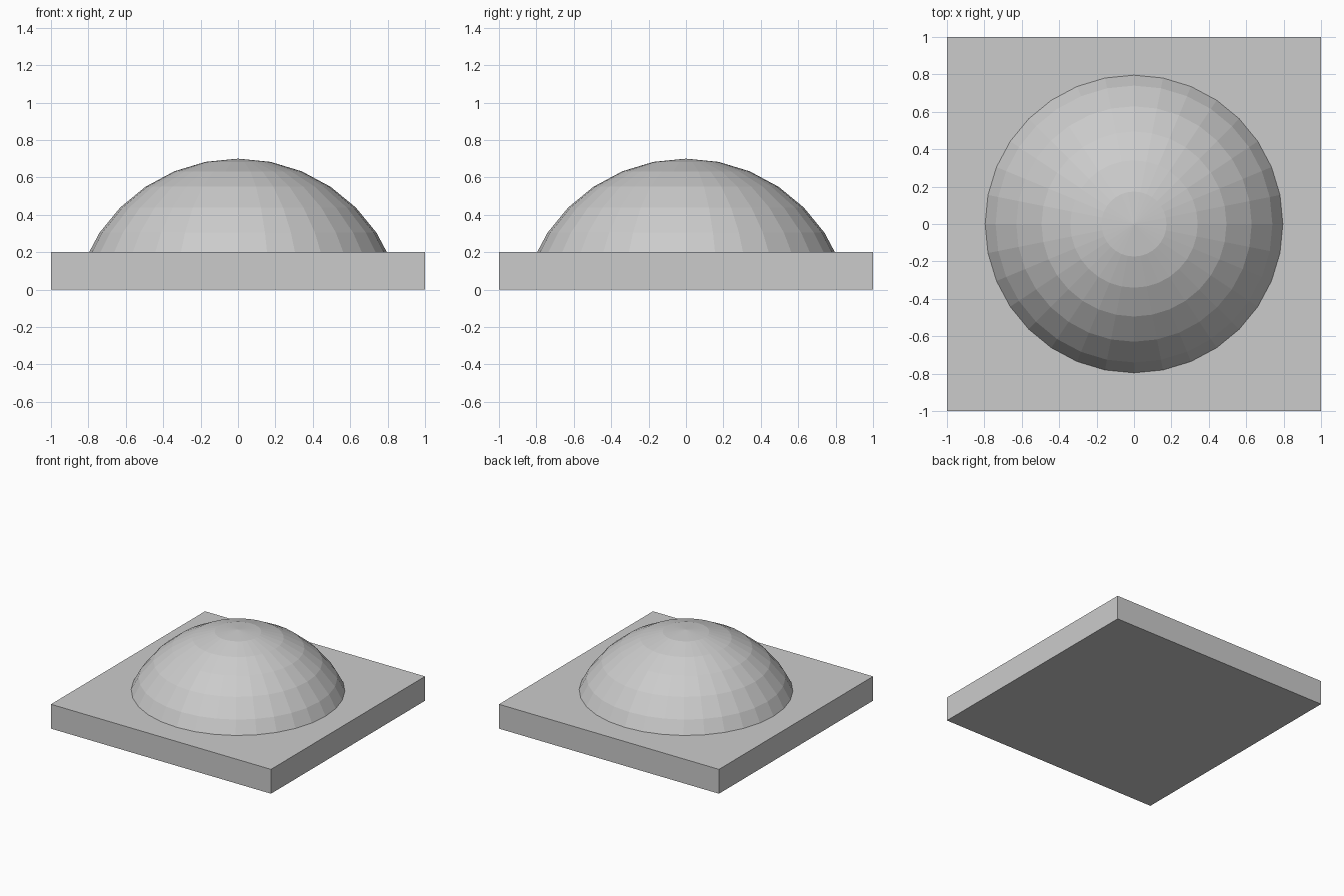
import bpy, bmesh
from mathutils import Matrix

if "Cube" in bpy.data.objects:
    bpy.data.objects.remove(bpy.data.objects["Cube"])

PLATE = 0.2            # plate thickness
RISE, REACH = 0.5, 0.8  # dome height and base radius


def add_object(name, bm):
    mesh = bpy.data.meshes.new(name)
    bm.to_mesh(mesh)
    bm.free()
    obj = bpy.data.objects.new(name, mesh)
    bpy.context.collection.objects.link(obj)
    return obj


# Square base plate
bm = bmesh.new()
bmesh.ops.create_cube(bm, size=1, matrix=Matrix.Translation((0, 0, PLATE / 2))
                      @ Matrix.Diagonal((2, 2, PLATE, 1)))
add_object("base_plate", bm)

# Shallow dome: faceted sphere cut off at the top of the plate
radius = (REACH ** 2 + RISE ** 2) / (2 * RISE)
bm = bmesh.new()
bmesh.ops.create_uvsphere(bm, u_segments=32, v_segments=16, radius=radius,
                          matrix=Matrix.Translation((0, 0, PLATE + RISE - radius)))
bmesh.ops.bisect_plane(bm, geom=bm.verts[:] + bm.edges[:] + bm.faces[:],
                       plane_co=(0, 0, PLATE), plane_no=(0, 0, 1), clear_inner=True)
add_object("dome", bm)
